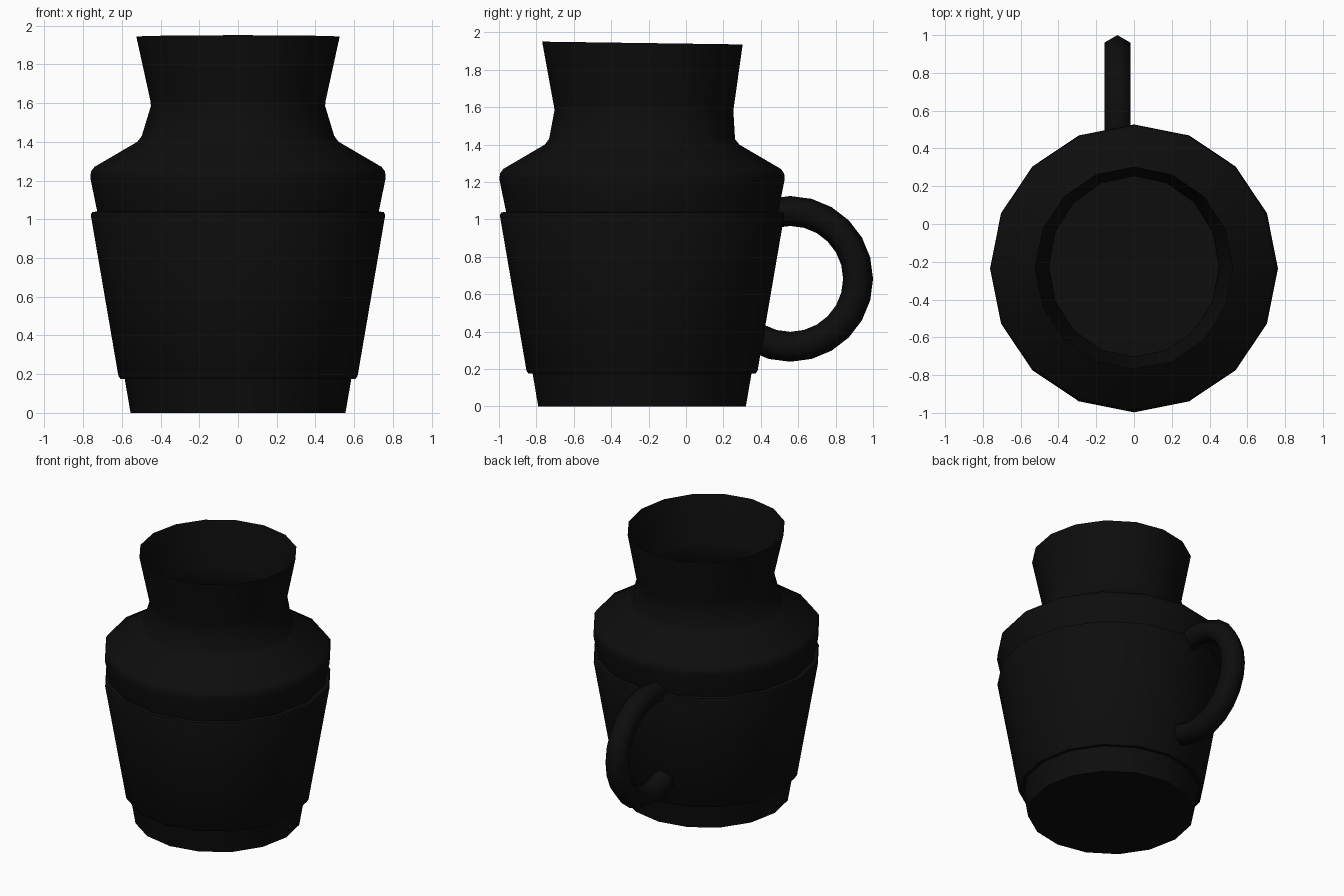
import bpy, bmesh, math

cube = bpy.data.objects.get("Cube")
if cube:
    bpy.data.objects.remove(cube, do_unlink=True)

SIDES = 16
BODY_Y = -0.235

black = bpy.data.materials.new("soft_black")
black.use_nodes = True
colour = (0.004, 0.004, 0.004, 1)
black.diffuse_color = colour
black.node_tree.nodes["Principled BSDF"].inputs["Base Color"].default_value = colour


def loft(name, rings, closed_ends, angle):
    """Bridge equal-sized rings of points into a tube, optionally capped."""
    bm = bmesh.new()
    loops = [[bm.verts.new(p) for p in ring] for ring in rings]
    n = len(loops[0])
    for a, b in zip(loops, loops[1:]):
        for i in range(n):
            j = (i + 1) % n
            bm.faces.new((a[i], a[j], b[j], b[i]))
    for k in closed_ends:
        bm.faces.new(loops[k])
    bmesh.ops.recalc_face_normals(bm, faces=bm.faces)
    mesh = bpy.data.meshes.new(name)
    bm.to_mesh(mesh)
    bm.free()
    obj = bpy.data.objects.new(name, mesh)
    bpy.context.collection.objects.link(obj)
    mesh.materials.append(black)
    bpy.ops.object.select_all(action='DESELECT')
    obj.select_set(True)
    bpy.context.view_layer.objects.active = obj
    bpy.ops.object.shade_smooth_by_angle(angle=math.radians(angle))
    return obj


def body_ring(radius, z, depth=None, shift=0, tilt=0):
    """Horizontal ring; depth, shift and tilt give the neck its slight lean."""
    ring = []
    for i in range(SIDES):
        t = math.tau * i / SIDES
        y = (depth or radius) * math.sin(t)
        ring.append((radius * math.cos(t), BODY_Y + shift + y, z - tilt * y))
    return ring


# Open jug body: foot, raised band, shoulder and flared neck
body = [
    body_ring(0.555, 0), body_ring(0.585, 0.175),
    body_ring(0.607, 0.175), body_ring(0.618, 0.192),
    body_ring(0.760, 1.02), body_ring(0.754, 1.037),
    body_ring(0.727, 1.04), body_ring(0.762, 1.21),
    body_ring(0.760, 1.245), body_ring(0.742, 1.27),
    body_ring(0.520, 1.4), body_ring(0.497, 1.43),
    body_ring(0.450, 1.585, 0.478, 0.01), body_ring(0.452, 1.61, 0.482, 0.01),
    body_ring(0.525, 1.943, 0.536, 0.002, 0.014),
]
loft("jug_body", body, [0], 40)

# Hexagonal handle, an arc sunk into the back wall
handle = []
for step in range(-8, 8):
    a = math.radians(15 * step)
    ring = []
    for k in range(6):
        t = math.tau * k / 6
        r = 0.363 + 0.08 * math.cos(t)
        ring.append((-0.088 + 0.08 * math.sin(t),
                     0.557 + r * math.cos(a), 0.682 + r * math.sin(a)))
    handle.append(ring)
loft("handle", handle, [0, -1], 65)
